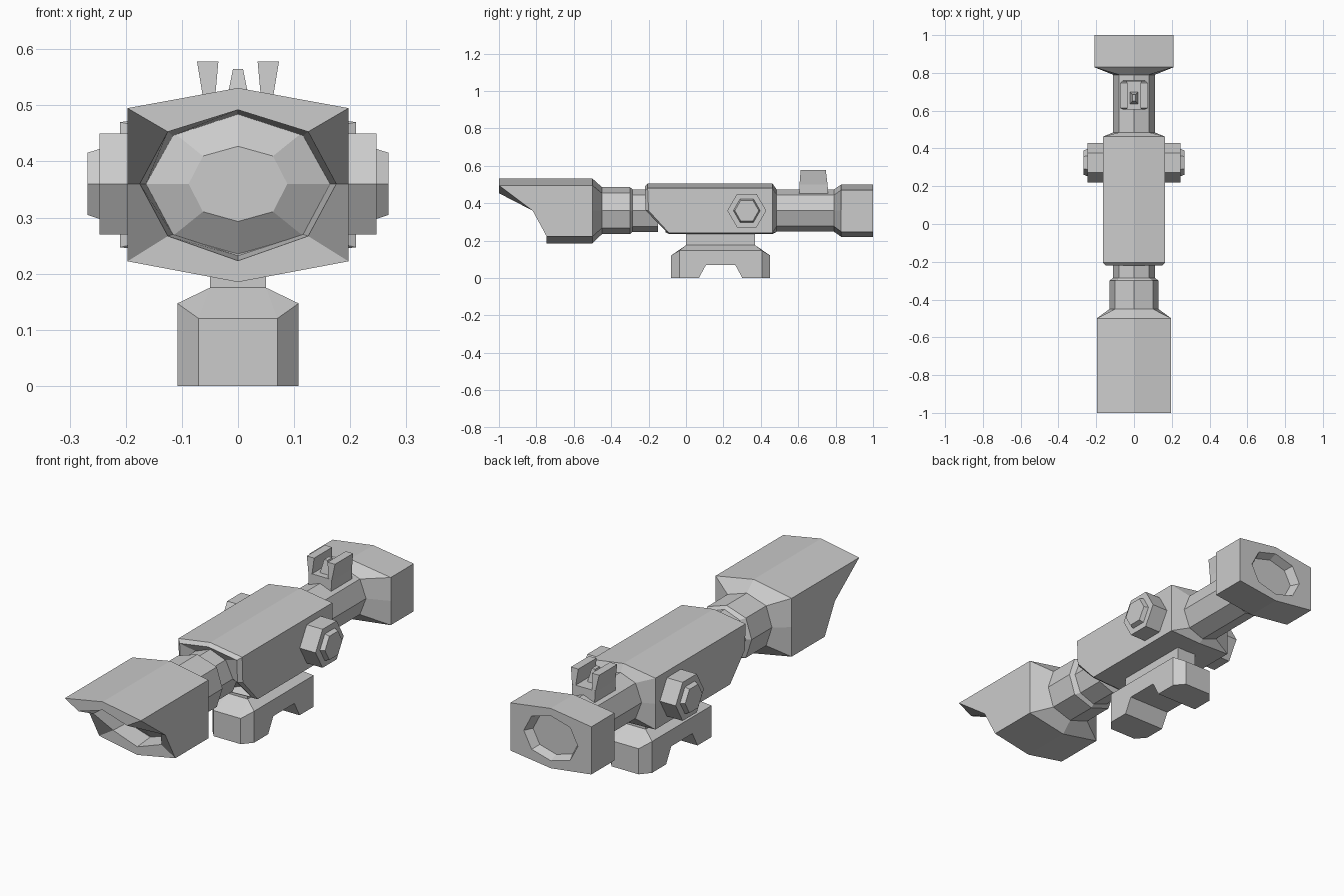
import bpy, bmesh, math

if "Cube" in bpy.data.objects:
    bpy.data.objects.remove(bpy.data.objects["Cube"])

ZM = 0.36  # optical axis height


def loft(name, rings):
    """Skin a list of equal-length point rings and cap both ends."""
    bm = bmesh.new()
    vs = [[bm.verts.new(p) for p in r] for r in rings]
    n = len(rings[0])
    for a, b in zip(vs, vs[1:]):
        for i in range(n):
            j = (i + 1) % n
            bm.faces.new((a[i], a[j], b[j], b[i]))
    bm.faces.new(vs[0])
    bm.faces.new(vs[-1])
    bmesh.ops.remove_doubles(bm, verts=bm.verts, dist=1e-5)
    bmesh.ops.recalc_face_normals(bm, faces=bm.faces)
    me = bpy.data.meshes.new(name)
    bm.to_mesh(me)
    bm.free()
    ob = bpy.data.objects.new(name, me)
    bpy.context.collection.objects.link(ob)
    return ob


def ring(y, hw, sx, top, sh, low, bot):
    """Mirrored eight-sided section; y may differ from top to bottom."""
    ys = y if isinstance(y, tuple) else (y,) * 5
    half = list(zip((0, sx, hw, sx, 0), ys, (top, sh, ZM, low, bot)))
    return half + [(-x, yy, z) for x, yy, z in half[3:0:-1]]


def octo(y, hw, h, k=0.71):
    """Round-ish octagon about the axis."""
    return ring(y, hw, hw * k, ZM + h, ZM + h * 0.74, ZM - h * 0.74, ZM - h)


def rect(x0, x1, y0, y1, z):
    return [(x0, y0, z), (x1, y0, z), (x1, y1, z), (x0, y1, z)]


# Front hood with slanted mouth, recessed domed lens and stepped neck
mouth = (-1, -1, -0.82, -0.745, -0.745)
loft("front_hood", [
    octo(-0.69, 0.088, 0.067),
    octo(-0.65, 0.163, 0.125),
    ring(-0.65, 0.164, 0.116, 0.484, 0.446, 0.27, 0.232),
    ring(mouth, 0.175, 0.125, 0.492, 0.453, 0.267, 0.223),
    ring(mouth, 0.197, 0.197, 0.531, 0.495, 0.222, 0.185),
    ring(-0.5, 0.197, 0.197, 0.531, 0.495, 0.222, 0.185),
    octo(-0.45, 0.13, 0.126, 0.77),
    octo(-0.30, 0.13, 0.126, 0.77),
    octo(-0.285, 0.11, 0.113),
    octo(-0.15, 0.11, 0.113),
])

# Main body with undercut front
loft("main_body", [
    ring((-0.205, -0.205, -0.195, -0.09, -0.09), 0.11, 0.08, 0.473, 0.445, 0.277, 0.25),
    ring((-0.22, -0.22, -0.215, -0.11, -0.11), 0.148, 0.148, 0.49, 0.467, 0.252, 0.245),
    ring((-0.205, -0.205, -0.2, -0.09, -0.09), 0.165, 0.165, 0.505, 0.48, 0.24, 0.234),
    ring(0.462, 0.165, 0.165, 0.505, 0.48, 0.24, 0.234),
    octo(0.485, 0.11, 0.113),
])

# Rear tube, eyepiece block and recessed rear lens
loft("eyepiece", [
    octo(0.45, 0.11, 0.112),
    octo(0.79, 0.11, 0.112),
    ring(0.83, 0.21, 0.21, 0.5, 0.47, 0.247, 0.22),
    ring(1.0, 0.21, 0.21, 0.5, 0.47, 0.247, 0.22),
    octo(1.0, 0.14, 0.105),
    octo(0.96, 0.12, 0.09),
])

# Hexagonal side knobs
for s, side in ((1, "right"), (-1, "left")):
    loft(side + "_knob", [
        [(s * x, 0.325 + r * math.cos(i * math.pi / 3),
          ZM + r * math.sin(i * math.pi / 3)) for i in range(6)]
        for x, r in ((0.14, 0.104), (0.247, 0.104), (0.247, 0.072), (0.268, 0.064))])


# Mount foot: chamfered block with sloped top
def foot(z_end, z_side):
    q = [(0.07, -0.08, z_end), (0.108, -0.035, z_side),
         (0.108, 0.405, z_side), (0.07, 0.45, z_end)]
    return q + [(-x, y, z) for x, y, z in reversed(q)]


crown = [(0.05, 0, 0.175)] * 2 + [(0.05, 0.37, 0.175)] * 2
crown += [(-x, y, z) for x, y, z in reversed(crown)]
mount = loft("mount_foot", [foot(0, 0), foot(0.12, 0.147), crown])
loft("mount_stem", [rect(-0.05, 0.05, 0, 0.37, z) for z in (0.17, 0.25)])

# Notch cut across the underside of the foot
notch = [(0.058, -0.02), (0.107, 0.07), (0.263, 0.07), (0.312, -0.02)]
cutter = loft("notch_cutter", [[(x, y, z) for y, z in notch] for x in (-0.3, 0.3)])
cutter.hide_render = True
mod = mount.modifiers.new("notch", "BOOLEAN")
mod.operation, mod.object, mod.solver = "DIFFERENCE", cutter, "EXACT"
bpy.context.view_layer.objects.active = mount
bpy.ops.object.modifier_apply(modifier="notch")
bpy.data.objects.remove(cutter)

# Backup sight: base, two flared prongs, centre post
loft("sight_base", [rect(-0.058, 0.058, 0.605, 0.76, 0.44),
                    rect(-0.06, 0.06, 0.607, 0.757, 0.505)])
for s, side in ((1, "right"), (-1, "left")):
    loft(side + "_sight_prong", [rect(s * 0.042, s * 0.06, 0.607, 0.757, 0.5),
                                 rect(s * 0.035, s * 0.073, 0.613, 0.747, 0.578)])
loft("sight_post", [rect(-0.022, 0.022, 0.635, 0.70, 0.5),
                    rect(-0.009, 0.009, 0.65, 0.685, 0.565)])
